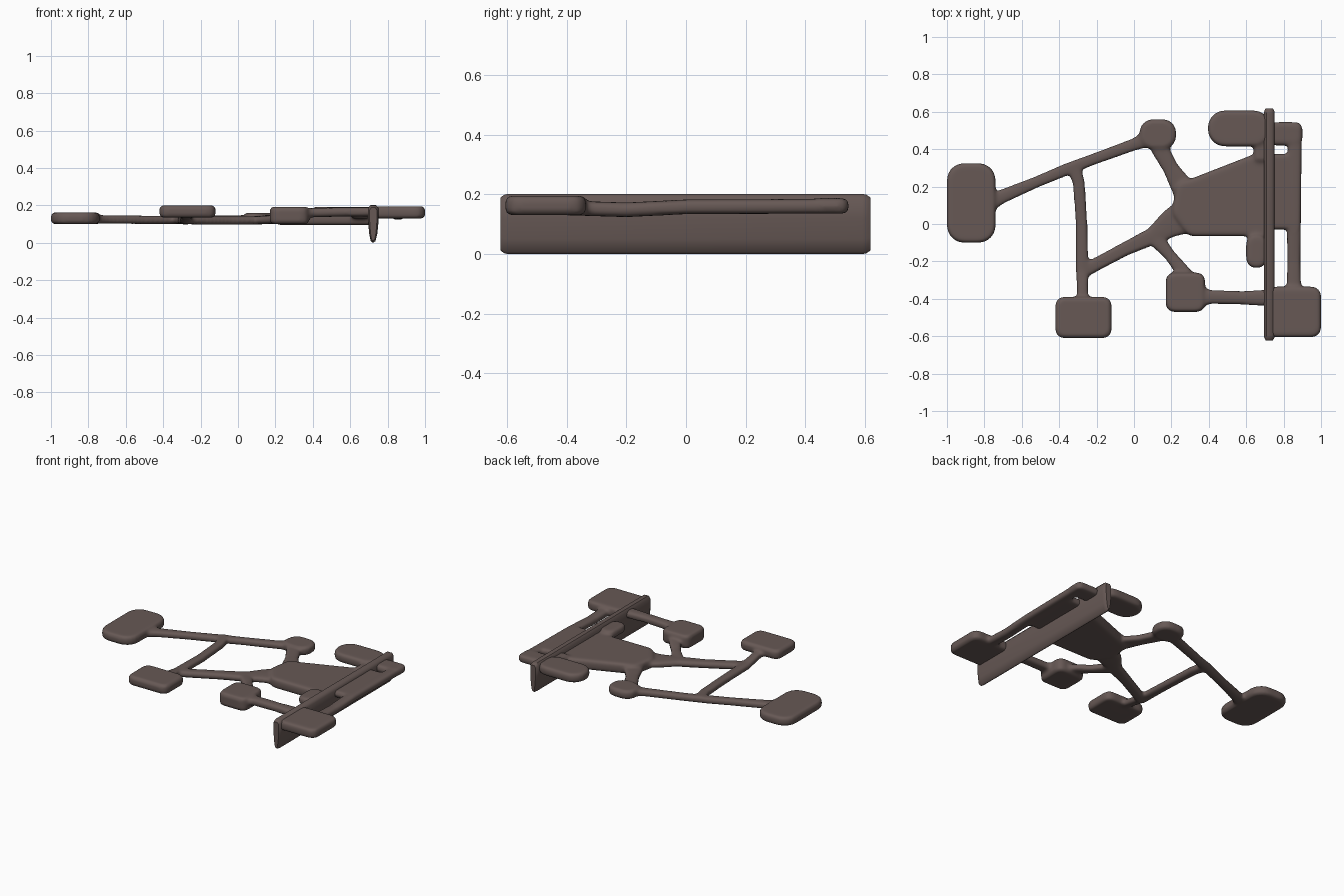
import bpy, bmesh, math
from mathutils import Vector

if "Cube" in bpy.data.objects:
    bpy.data.objects.remove(bpy.data.objects["Cube"])

brown = bpy.data.materials.new("dark_brown")
brown.diffuse_color = (0.135, 0.099, 0.091, 1)
brown.use_nodes = True
brown.node_tree.nodes["Principled BSDF"].inputs["Base Color"].default_value = brown.diffuse_color


def add_slab(bm, pts, z0, z1, radius=0.05, edge=0.018):
    """Plate with a rounded outline and rounded rims."""
    t = bmesh.new()
    vs = [t.verts.new((x, y, z0)) for x, y in pts]
    t.faces.new(vs)
    bmesh.ops.bevel(t, geom=vs, offset=radius, segments=5, profile=0.5,
                    affect='VERTICES', clamp_overlap=True)
    ext = bmesh.ops.extrude_face_region(t, geom=t.faces[:])
    bmesh.ops.translate(t, vec=(0, 0, z1 - z0),
                        verts=[g for g in ext['geom'] if isinstance(g, bmesh.types.BMVert)])
    bmesh.ops.recalc_face_normals(t, faces=t.faces[:])
    rim = [e for e in t.edges if abs(e.verts[0].co.z - e.verts[1].co.z) < 1e-5]
    bmesh.ops.bevel(t, geom=rim, offset=edge, segments=3, profile=0.5,
                    affect='EDGES', clamp_overlap=True)
    merge(bm, t)


def add_pad(bm, x0, x1, y0, y1, z0, z1, radius=0.05, edge=0.018):
    add_slab(bm, [(x0, y0), (x1, y0), (x1, y1), (x0, y1)], z0, z1, radius, edge)


def add_strut(bm, path, h=0.045):
    """Bar swept along (x, y, z centre, width) stations."""
    t = bmesh.new()
    rings = []
    for i, (x, y, z, w) in enumerate(path):
        a, b = path[max(i - 1, 0)], path[min(i + 1, len(path) - 1)]
        d = Vector((b[0] - a[0], b[1] - a[1])).normalized()
        ring = []
        for k in range(12):
            c, s = math.cos(k * math.pi / 6), math.sin(k * math.pi / 6)
            u = math.copysign(abs(c) ** 0.6, c) * w / 2
            v = math.copysign(abs(s) ** 0.6, s) * h / 2
            ring.append(t.verts.new((x - d.y * u, y + d.x * u, z + v)))
        rings.append(ring)
    for r, q in zip(rings, rings[1:]):
        for k in range(12):
            n = (k + 1) % 12
            t.faces.new((r[k], r[n], q[n], q[k]))
    t.faces.new(rings[0])
    t.faces.new(rings[-1])
    bmesh.ops.recalc_face_normals(t, faces=t.faces[:])
    merge(bm, t)


def merge(bm, part):
    me = bpy.data.meshes.new("tmp")
    part.to_mesh(me)
    part.free()
    bm.from_mesh(me)
    bpy.data.meshes.remove(me)


def make_object(name, bm, fuse=True):
    me = bpy.data.meshes.new(name)
    bm.to_mesh(me)
    bm.free()
    me.materials.append(brown)
    ob = bpy.data.objects.new(name, me)
    bpy.context.collection.objects.link(ob)
    for p in me.polygons:
        p.use_smooth = True
    if fuse:  # melt the joints together
        r = ob.modifiers.new("fuse", 'REMESH')
        r.mode = 'VOXEL'
        r.voxel_size = 0.01
        r.use_smooth_shade = True
        s = ob.modifiers.new("soften", 'SMOOTH')
        s.factor = 0.5
        s.iterations = 6
    return ob


# ---- front frame: pads, links and main plate ----
bm = bmesh.new()
add_pad(bm, -1.0, -0.74, -0.10, 0.325, 0.10, 0.162, 0.09)          # left pad
add_pad(bm, -0.42, -0.12, -0.61, -0.39, 0.135, 0.20, 0.045)        # near pad
add_pad(bm, 0.17, 0.38, -0.47, -0.26, 0.10, 0.192, 0.045)          # middle pad
add_pad(bm, 0.03, 0.225, 0.40, 0.56, 0.10, 0.16, 0.07)             # far knuckle
add_pad(bm, 0.395, 0.73, 0.415, 0.607, 0.13, 0.192, 0.09)          # far pad
add_pad(bm, 0.60, 0.71, -0.235, -0.055, 0.13, 0.185, 0.05)         # small lug
add_slab(bm, [(0.20, 0.06), (0.29, -0.065), (0.73, -0.065), (0.73, 0.39),
              (0.66, 0.38), (0.30, 0.24), (0.23, 0.22)], 0.095, 0.165, 0.03)  # main plate
add_pad(bm, 0.64, 0.72, 0.33, 0.46, 0.12, 0.18, 0.02)              # far pad neck

add_strut(bm, [(-0.80, 0.10, 0.125, 0.11), (-0.71, 0.145, 0.125, 0.075),
               (-0.52, 0.225, 0.123, 0.06), (-0.36, 0.292, 0.122, 0.065),
               (-0.22, 0.345, 0.122, 0.06), (0.0, 0.425, 0.125, 0.065),
               (0.12, 0.475, 0.128, 0.11)])                        # long far link
add_strut(bm, [(-0.33, 0.33, 0.125, 0.08), (-0.295, 0.22, 0.122, 0.065),
               (-0.28, 0.0, 0.12, 0.062), (-0.277, -0.25, 0.125, 0.068),
               (-0.275, -0.36, 0.145, 0.06), (-0.275, -0.45, 0.16, 0.08)])  # cross link
add_strut(bm, [(-0.29, -0.26, 0.122, 0.08), (-0.2, -0.215, 0.12, 0.072),
               (-0.05, -0.135, 0.119, 0.075), (0.10, -0.065, 0.12, 0.095),
               (0.19, 0.0, 0.125, 0.15), (0.32, 0.06, 0.128, 0.22)])  # near link
add_strut(bm, [(0.11, -0.07, 0.12, 0.09), (0.19, -0.165, 0.125, 0.062),
               (0.25, -0.24, 0.135, 0.075), (0.29, -0.31, 0.14, 0.11)])  # short link
add_strut(bm, [(0.12, 0.47, 0.13, 0.13), (0.145, 0.39, 0.128, 0.095),
               (0.195, 0.30, 0.126, 0.085), (0.25, 0.21, 0.126, 0.12),
               (0.32, 0.12, 0.128, 0.18)])                         # knuckle arm
add_strut(bm, [(0.33, -0.39, 0.155, 0.13), (0.41, -0.39, 0.162, 0.075),
               (0.58, -0.395, 0.165, 0.072), (0.68, -0.395, 0.165, 0.085),
               (0.74, -0.395, 0.165, 0.1)], 0.05)                  # near side link
make_object("linked_frame", bm)

# ---- rear rail with its pads ----
bm = bmesh.new()
add_pad(bm, 0.705, 1.0, -0.605, -0.335, 0.13, 0.195, 0.05)         # near rear pad
add_pad(bm, 0.72, 0.90, 0.42, 0.545, 0.135, 0.187, 0.035)          # far rear pad
add_pad(bm, 0.72, 0.85, -0.03, 0.375, 0.135, 0.182, 0.02)          # filler plate
add_strut(bm, [(0.855, -0.42, 0.155, 0.08), (0.855, -0.2, 0.148, 0.072),
               (0.855, 0.0, 0.158, 0.076), (0.86, 0.5, 0.16, 0.078)], 0.05)  # rail
make_object("rear_rail", bm)

# ---- upright blade: tapered section run along y ----
bm = bmesh.new()
section = [(0.710, 0.008), (0.722, 0.0), (0.735, 0.008), (0.745, 0.05), (0.752, 0.12),
           (0.752, 0.185), (0.738, 0.201), (0.708, 0.201), (0.695, 0.185),
           (0.695, 0.12), (0.701, 0.05)]
stations = [(-0.622, 0.88), (-0.608, 0.98), (-0.595, 1), (0.59, 1), (0.604, 0.98), (0.618, 0.88)]
rings = [[bm.verts.new((0.723 + (x - 0.723) * (s if s == 1 else s * s * s), y, 0.1 + (z - 0.1) * s))
          for x, z in section] for y, s in stations]
for r, q in zip(rings, rings[1:]):
    for k in range(len(section)):
        n = (k + 1) % len(section)
        bm.faces.new((r[k], r[n], q[n], q[k]))
bm.faces.new(rings[0])
bm.faces.new(rings[-1])
bmesh.ops.recalc_face_normals(bm, faces=bm.faces[:])
blade = make_object("upright_blade", bm, fuse=False)
bpy.context.view_layer.objects.active = blade
blade.select_set(True)
bpy.ops.object.shade_smooth_by_angle(angle=math.radians(50))
